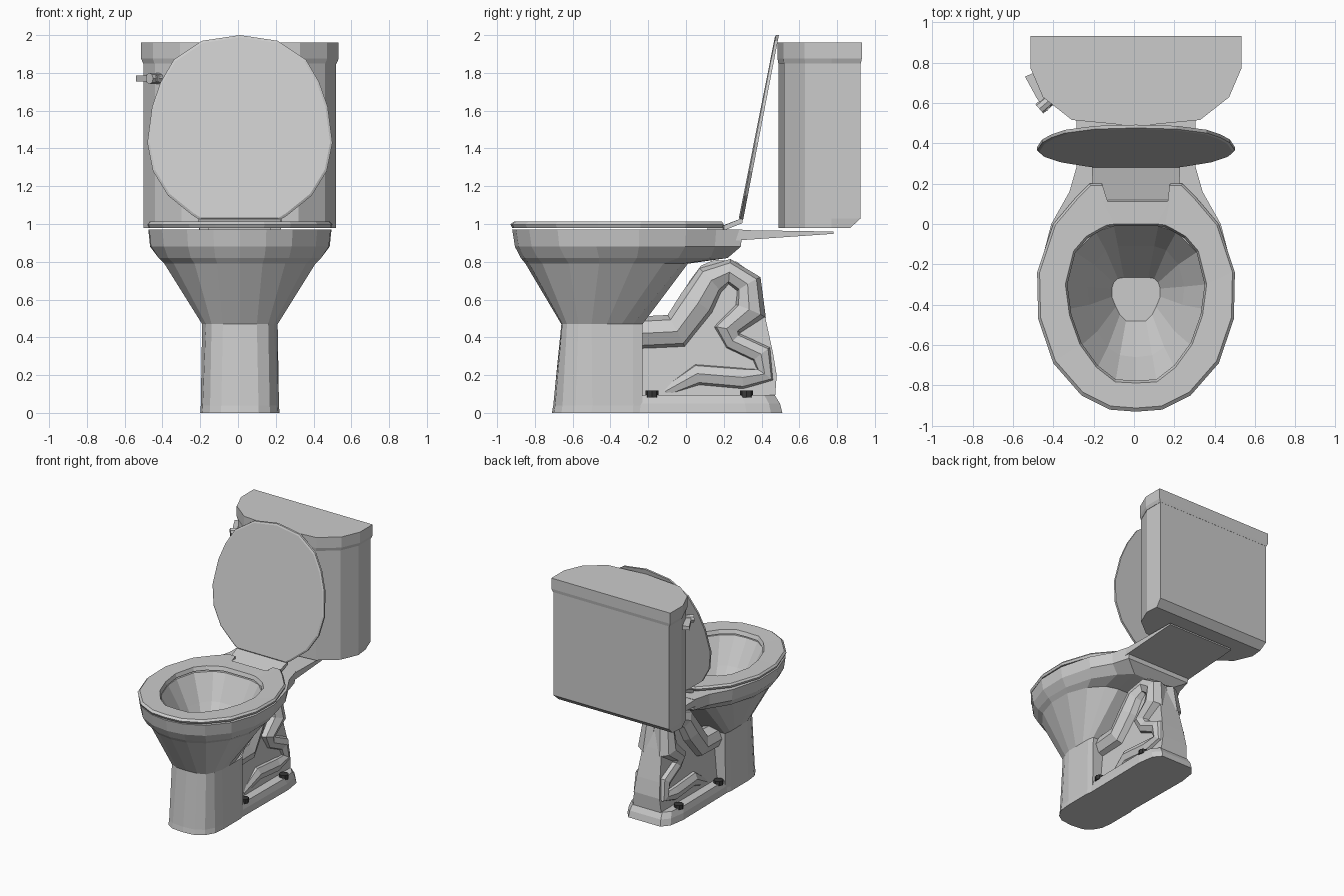
import bpy, bmesh
from mathutils import Vector

if "Cube" in bpy.data.objects:
    bpy.data.objects.remove(bpy.data.objects["Cube"])


def loft(name, rings, cap=True, loop=False):
    """Skin a list of equal-length 3D rings into one flat-shaded mesh."""
    bm = bmesh.new()
    rows = [[bm.verts.new(p) for p in r] for r in rings]
    n = len(rows[0])
    pairs = list(zip(rows, rows[1:])) + ([(rows[-1], rows[0])] if loop else [])
    for a, b in pairs:
        for i in range(n):
            j = (i + 1) % n
            bm.faces.new((a[i], a[j], b[j], b[i]))
    if cap and not loop:
        bm.faces.new(rows[0][::-1])
        bm.faces.new(rows[-1])
    bmesh.ops.recalc_face_normals(bm, faces=bm.faces)
    me = bpy.data.meshes.new(name)
    bm.to_mesh(me)
    bm.free()
    ob = bpy.data.objects.new(name, me)
    bpy.context.collection.objects.link(ob)
    return ob


def ring(half, z, s=1.0, c=0.0):
    """Mirror a half outline across x = 0 at height z, scaled about y = c."""
    full = half + [(-x, y) for x, y in reversed(half) if x > 0]
    return [(x * s, c + (y - c) * s, z) for x, y in full]


# Bowl, rim and pedestal: one skin from the floor up, over the rim and inside
foot = [(0, -.71), (.1, -.7), (.16, -.66), (.2, -.59), (.21, -.5),
        (.21, -.42), (.21, -.34), (.21, -.28), (.2, -.23)]
waist = [(0, -.66), (.09, -.655), (.15, -.63), (.18, -.57), (.2, -.5),
         (.2, -.42), (.2, -.34), (.2, -.28), (.19, -.23)]
belly = [(0, -.85), (.12, -.83), (.24, -.76), (.35, -.62), (.4, -.46),
         (.4, -.28), (.34, -.12), (.25, -.02), (.15, .01)]
under = [(0, -.875), (.13, -.855), (.26, -.785), (.38, -.64), (.43, -.46),
         (.43, -.26), (.37, -.04), (.26, .13), (.17, .22)]
rim = [(0, -.92), (.14, -.9), (.28, -.83), (.41, -.68), (.48, -.48),
       (.485, -.25), (.42, 0), (.33, .16), (.29, .3)]
hole = [(0, -.78), (.1, -.77), (.19, -.71), (.27, -.6), (.33, -.42),
        (.34, -.3), (.3, -.14), (.2, -.04), (.11, -.01)]
mid = [(0, -.66), (.08, -.65), (.14, -.61), (.19, -.53), (.23, -.4),
       (.24, -.31), (.21, -.2), (.15, -.13), (.09, -.11)]
drain = [(0, -.48), (.05, -.48), (.08, -.45), (.1, -.41), (.12, -.36),
         (.12, -.32), (.11, -.29), (.09, -.27), (.06, -.265)]
loft("bowl", [ring(foot, 0), ring(foot, .04, .985, -.23), ring(waist, .47),
              ring(belly, .79), ring(under, .82), ring(rim, .88, .98, -.2),
              ring(rim, .97), ring(hole, .97), ring(mid, .78), ring(drain, .55)])

# Floor plinth behind the pedestal
plinth = [(0, -.5), (.2, -.5), (.21, .32), (.19, .45), (.14, .51), (0, .51)]
loft("plinth", [ring(plinth, 0), ring(plinth, .05, .975), ring(plinth, .095, .92)])

# Shelf carrying the tank
shelf = [(.15, .97), (.78, .96), (.78, .948), (.3, .915), (.15, .9)]
loft("tank_shelf", [[(x, y, z) for y, z in shelf] for x in (-.295, .295)])

# Trapway core and the relief pipe on each side
core = [(-.25, .06), (-.25, .45), (-.08, .5), (.02, .7), (.08, .78), (.15, .81),
        (.27, .8), (.37, .72), (.41, .55), (.46, .32), (.48, .2), (.47, .06)]
loft("trapway_core", [[(s * (.13 - .07 * z / .8), y, z) for y, z in core] for s in (-1, 1)])

pipe = [(-.26, .42, .09), (-.05, .43, .1), (.06, .58, .1), (.13, .7, .09),
        (.23, .745, .07), (.33, .68, .075), (.34, .54, .09), (.22, .44, .08),
        (.25, .38, .06), (.4, .31, .065), (.42, .2, .06), (.3, .18, .065),
        (.06, .2, .065), (-.11, .11, .03)]
for side, s in (("left", -1), ("right", 1)):
    cu = bpy.data.curves.new("pipe_path", "CURVE")
    cu.dimensions = "3D"
    cu.bevel_depth, cu.bevel_resolution, cu.use_fill_caps = 1.0, 2, True
    sp = cu.splines.new("POLY")
    sp.points.add(len(pipe) - 1)
    for p, (y, z, r) in zip(sp.points, pipe):
        p.co = (s * (.1 - .05 * z / .8), y, z, 1)
        p.radius = r
    ob = bpy.data.objects.new("trapway_pipe_" + side, cu)
    bpy.context.collection.objects.link(ob)
    bpy.ops.object.select_all(action="DESELECT")
    ob.select_set(True)
    bpy.context.view_layer.objects.active = ob
    bpy.ops.object.convert(target="MESH")
    bpy.ops.object.shade_flat()

# Seat ring with a notch for the hinge
outer = [(0, -.93), (.13, -.92), (.27, -.85), (.41, -.69), (.485, -.47), (.49, -.24),
         (.41, 0), (.3, .13), (.23, .2), (.17, .2), (.17, .12)]
inner = [(0, -.775), (.1, -.77), (.19, -.7), (.27, -.59), (.32, -.45), (.34, -.3),
         (.3, -.14), (.24, -.07), (.17, -.03), (.14, -.015), (.1, -.01)]
loft("seat", [ring(outer, .98, .985, -.3), ring(outer, .998), ring(outer, 1.012, .975, -.2),
              ring(inner, 1.01, 1.03, -.35), ring(inner, .98)], loop=True)

# Raised cover and its hinge flap
cover = [(0, 1.02), (.21, 1.02), (.25, 1.045), (.38, 1.15), (.46, 1.28), (.49, 1.43),
         (.465, 1.62), (.42, 1.75), (.35, 1.87), (.2, 1.97), (0, 2.0)]


def leaned(offset, s):
    return [(x, .28 + .19 * (z - 1.02) / .98 + offset, z) for x, z, _ in
            [(p[0], 1.5 + (p[1] - 1.5) * s, 0) for p in ring(cover, 0, 1)]] if s == 1 else \
           [(x * s, .28 + .19 * (z - 1.02) / .98 + offset, 1.5 + (z - 1.5) * s)
            for x, z, _ in ring(cover, 0)]


loft("cover", [leaned(0, .975), leaned(.006, 1), leaned(.022, 1)])
flap = [(0, .115), (.165, .115), (.165, .195), (.215, .2), (.22, .3), (0, .3)]
loft("hinge_flap", [[(x, y, z + max(0, y - .2) * .4) for x, y, z in ring(flap, h)]
                    for h in (.965, .992)])

# Tank and its lid
plan = [(0, .49), (.31, .52), (.45, .63), (.51, .77), (.51, .925)]
foot_plan = plan[:-1] + [(.5, .87)]
loft("tank", [ring(foot_plan, .98), ring(plan, 1.03), ring(plan, 1.86)])
loft("tank_lid", [ring(plan, 1.85, 1.005, .7), ring(plan, 1.875, 1.025, .7),
                  ring(plan, 1.96, 1.025, .7)])

# Flush handle: lever and round boss on the angled tank corner
lever = [(-.55, .73), (-.505, .75), (-.45, .64), (-.41, .6), (-.44, .56), (-.49, .62)]
loft("flush_lever", [[(x, y, z) for x, y in lever] for z in (1.755, 1.785)])
bpy.ops.mesh.primitive_cylinder_add(vertices=8, radius=.03, depth=.09, location=(-.445, .6, 1.77))
boss = bpy.context.object
boss.name = "flush_boss"
boss.rotation_euler = Vector((-.75, -.65, 0)).to_track_quat("Z", "Y").to_euler()

# Dark floor bolts
dark = bpy.data.materials.new("dark_bolt")
dark.diffuse_color = (.04, .04, .04, 1)
dark.use_nodes = True
dark.node_tree.nodes["Principled BSDF"].inputs["Base Color"].default_value = dark.diffuse_color
for i, (x, y) in enumerate([(s * .17, y) for s in (-1, 1) for y in (-.18, .32)]):
    bpy.ops.mesh.primitive_cylinder_add(vertices=8, radius=.035, depth=.035, location=(x, y, .1))
    bpy.context.object.name = f"floor_bolt_{i + 1}"
    bpy.context.object.data.materials.append(dark)

# The whole model sits slightly right of its handle-inclusive centre
for ob in bpy.context.scene.objects:
    ob.location.x += .01
